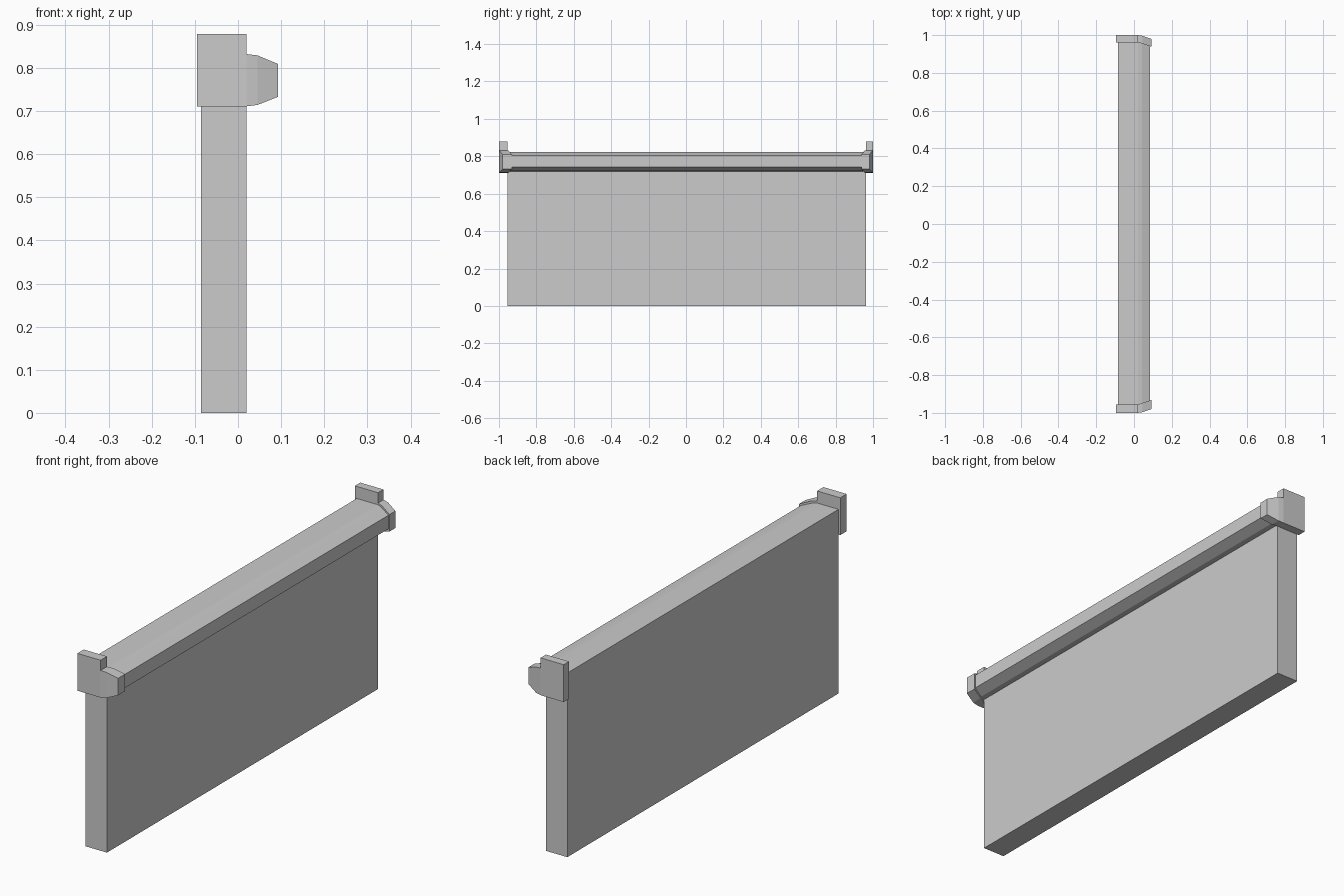
import bpy, bmesh

if "Cube" in bpy.data.objects:
    bpy.data.objects.remove(bpy.data.objects["Cube"])


def loft(name, rings):
    """Skin a list of equal-length vertex rings and close both ends."""
    bm = bmesh.new()
    loops = [[bm.verts.new(p) for p in ring] for ring in rings]
    n = len(loops[0])
    for a, b in zip(loops, loops[1:]):
        for i in range(n):
            j = (i + 1) % n
            bm.faces.new((a[i], a[j], b[j], b[i]))
    bm.faces.new(loops[0])
    bm.faces.new(loops[-1])
    bmesh.ops.recalc_face_normals(bm, faces=bm.faces)
    mesh = bpy.data.meshes.new(name)
    bm.to_mesh(mesh)
    bm.free()
    obj = bpy.data.objects.new(name, mesh)
    bpy.context.collection.objects.link(obj)
    return obj


def extrude_y(name, profile, y0, y1):
    return loft(name, [[(x, y, z) for x, z in profile] for y in (y0, y1)])


def section(x, y0, y1, z0, z1):
    return [(x, y0, z0), (x, y1, z0), (x, y1, z1), (x, y0, z1)]


Y0, Y1 = -0.955, 0.962

# Upright panel
extrude_y("panel", [(-0.086, 0), (0.02, 0), (0.02, 0.719), (-0.086, 0.719)], Y0, Y1)

# Top rail with bevelled lip
extrude_y("top_rail", [(-0.086, 0.719), (0.02, 0.719), (0.042, 0.722), (0.086, 0.742),
                       (0.086, 0.803), (0.042, 0.82), (0.02, 0.824), (-0.086, 0.824)],
          Y0, Y1)

# End caps: tall block plus a nose that tapers forward and inward
for side, s, inner in (("left", -1, -Y0), ("right", 1, Y1)):
    loft(f"{side}_cap_block", [section(-0.095, s * inner, s, 0.711, 0.878),
                               section(0.02, s * inner, s, 0.711, 0.878)])
    loft(f"{side}_cap_nose", [section(0.02, s * inner, s, 0.711, 0.832),
                              section(0.045, s * (inner - 0.008), s * 0.996, 0.714, 0.829),
                              section(0.093, s * (inner - 0.024), s * 0.98, 0.733, 0.809)])
